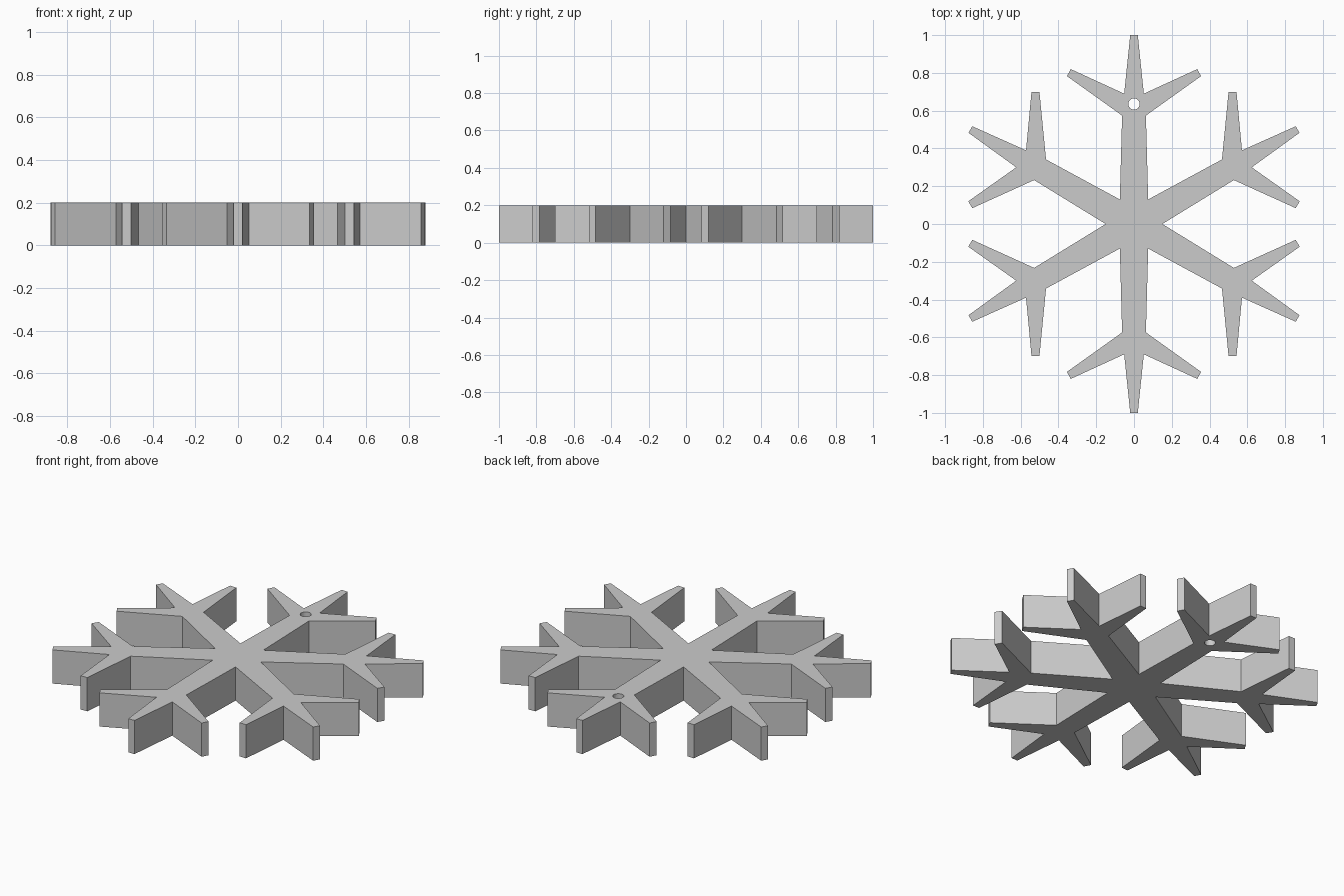
import bpy, bmesh
from math import sin, cos, pi
from mathutils import Matrix, Vector

cube = bpy.data.objects.get("Cube")
if cube:
    bpy.data.objects.remove(cube)

THICKNESS = 0.2
# Right half of one arm pointing along +y, from its tip to the inner notch
HALF_ARM = [(0.02, 1.0), (0.052, 0.69), (0.335, 0.82), (0.355, 0.783),
            (0.063, 0.574), (0.075, 0.13)]


def flake_outline():
    """Mirror the half arm, then repeat it six times around the centre."""
    left = [(-x, y) for x, y in HALF_ARM[:-1]][::-1]
    arm = left + HALF_ARM
    return [Matrix.Rotation(-k * pi / 3, 3, 'Z') @ Vector((x, y, 0))
            for k in range(6) for x, y in arm]


def circle(centre_y, radius, sides):
    return [Vector((radius * cos(2 * pi * i / sides),
                    centre_y + radius * sin(2 * pi * i / sides), 0))
            for i in range(sides)]


def add_loop(bm, points):
    verts = [bm.verts.new(p) for p in points]
    return [bm.edges.new((a, b)) for a, b in zip(verts, verts[1:] + verts[:1])]


# Flat star plate with a hanging hole near the tip of the back arm
bm = bmesh.new()
edges = add_loop(bm, flake_outline()) + add_loop(bm, circle(0.635, 0.03, 24))
bmesh.ops.triangle_fill(bm, edges=edges, use_beauty=True, normal=(0, 0, 1))

# Raise it to full thickness
raised = bmesh.ops.extrude_face_region(bm, geom=bm.faces[:], use_keep_orig=True)
top = [v for v in raised["geom"] if isinstance(v, bmesh.types.BMVert)]
bmesh.ops.translate(bm, verts=top, vec=(0, 0, THICKNESS))
bmesh.ops.recalc_face_normals(bm, faces=bm.faces[:])

mesh = bpy.data.meshes.new("snowflake")
bm.to_mesh(mesh)
bm.free()
snowflake = bpy.data.objects.new("snowflake", mesh)
bpy.context.collection.objects.link(snowflake)

# Plain grey
grey = bpy.data.materials.new("light grey")
grey.use_nodes = True
colour = (0.6, 0.6, 0.6, 1)
grey.diffuse_color = colour
grey.node_tree.nodes["Principled BSDF"].inputs["Base Color"].default_value = colour
mesh.materials.append(grey)
